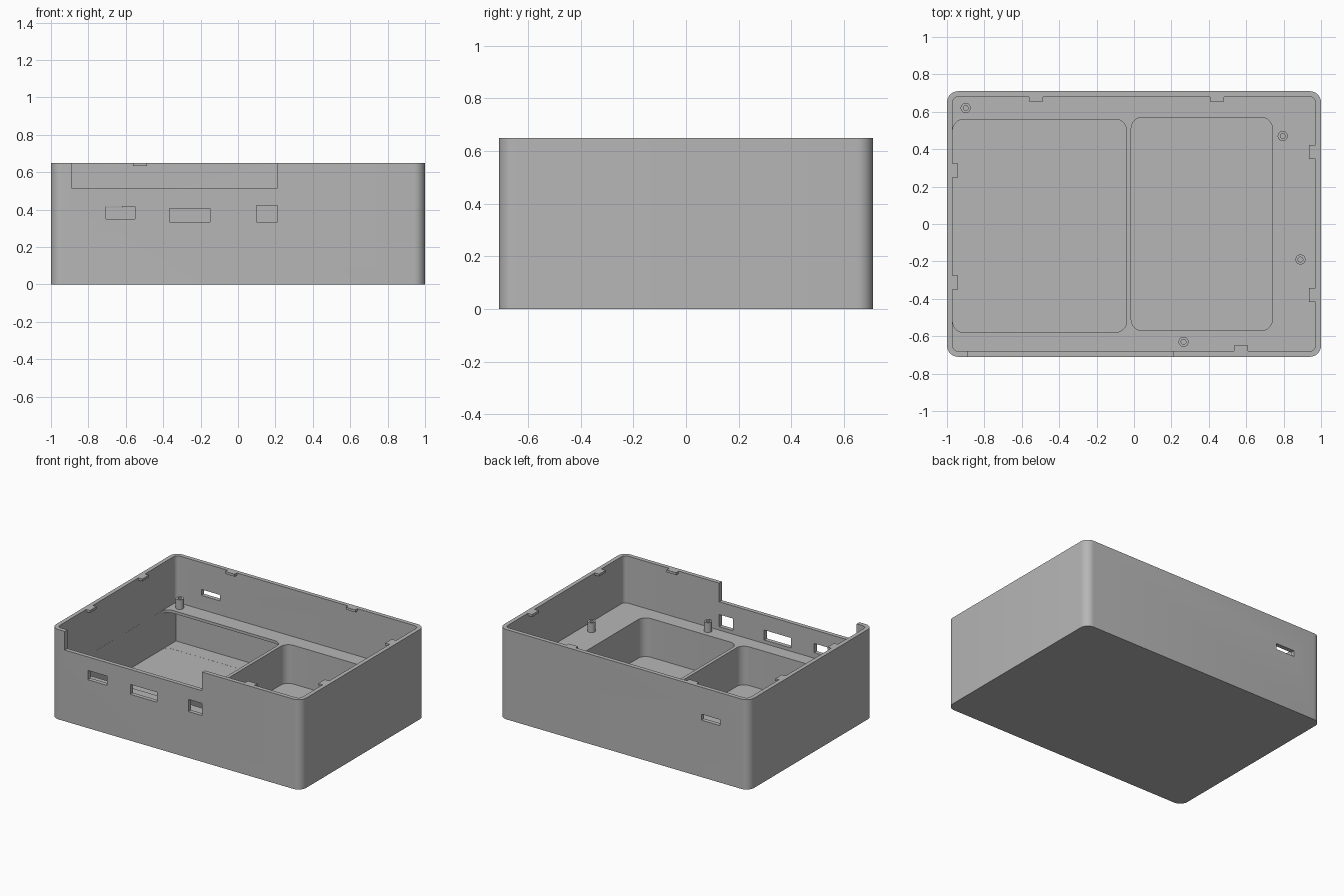
import bpy, bmesh, math
from mathutils import Vector

cube = bpy.data.objects.get("Cube")
if cube:
    bpy.data.objects.remove(cube, do_unlink=True)

grey = bpy.data.materials.new("matte grey")
grey.use_nodes = True
COLOUR = (0.47, 0.47, 0.47, 1)
grey.diffuse_color = COLOUR
grey.node_tree.nodes["Principled BSDF"].inputs["Base Color"].default_value = COLOUR

TOP, SHELF, FLOOR, WALL = 0.65, 0.31, 0.03, 0.03
HALF_X, HALF_Y = 1.0, 0.71


def finish(name, bm):
    bmesh.ops.recalc_face_normals(bm, faces=bm.faces)
    mesh = bpy.data.meshes.new(name)
    bm.to_mesh(mesh)
    bm.free()
    mesh.materials.append(grey)
    obj = bpy.data.objects.new(name, mesh)
    bpy.context.collection.objects.link(obj)
    return obj


def block(name, x, y, z, radius=0.0, steps=8):
    """Upright block between the given limits, with rounded vertical corners."""
    bm = bmesh.new()
    ring = []
    corners = [(x[1], y[1]), (x[0], y[1]), (x[0], y[0]), (x[1], y[0])]
    signs = [(1, 1), (-1, 1), (-1, -1), (1, -1)]
    for i, ((cx, cy), (sx, sy)) in enumerate(zip(corners, signs)):
        for k in range(steps + 1 if radius else 1):
            a = math.pi / 2 * (i + k / steps)
            px = cx - sx * radius + radius * math.cos(a)
            py = cy - sy * radius + radius * math.sin(a)
            ring.append(bm.verts.new((px, py, z[0])))
    base = bm.faces.new(ring)
    top = bmesh.ops.extrude_face_region(bm, geom=[base])
    verts = [v for v in top["geom"] if isinstance(v, bmesh.types.BMVert)]
    bmesh.ops.translate(bm, vec=(0, 0, z[1] - z[0]), verts=verts)
    if not any(f.normal.z < 0 and f == base for f in bm.faces) and not base.is_valid:
        bmesh.ops.holes_fill(bm, edges=bm.edges)
    return finish(name, bm)


def smooth(obj):
    bpy.ops.object.select_all(action="DESELECT")
    obj.select_set(True)
    bpy.context.view_layer.objects.active = obj
    bpy.ops.object.shade_smooth_by_angle(angle=math.radians(30))


def cut(target, cutter):
    bpy.context.view_layer.objects.active = target
    mod = target.modifiers.new("cut", "BOOLEAN")
    mod.operation, mod.solver, mod.object = "DIFFERENCE", "EXACT", cutter
    bpy.ops.object.modifier_apply(modifier=mod.name)
    bpy.data.objects.remove(cutter, do_unlink=True)


# Case shell with upper tray
case = block("case_shell", (-HALF_X, HALF_X), (-HALF_Y, HALF_Y), (0, TOP), 0.06)
inx, iny = HALF_X - WALL, HALF_Y - WALL
cut(case, block("tray_cutter", (-inx, inx), (-iny, iny), (SHELF, TOP + 0.1), 0.03))

# Two deep compartments, the left one running back under the shelf
cut(case, block("wide_pocket", (-0.9695, -0.04), (-0.58, 0.56), (FLOOR, 0.4), 0.06))
cut(case, block("narrow_pocket", (-0.015, 0.74), (-0.57, 0.57), (FLOOR, 0.4), 0.06))
cut(case, block("under_shelf", (-0.969, -0.041), (0.3, 0.675), (FLOOR + 0.0005, 0.29)))

# Front notch and port openings
FRONT, BACK = (-0.8, -0.65), (0.65, 0.8)
cut(case, block("front_notch", (-0.89, 0.21), FRONT, (0.515, 0.8)))
for x, z in (((-0.705, -0.55), (0.35, 0.417)),
             ((-0.365, -0.15), (0.335, 0.407)),
             ((0.10, 0.21), (0.335, 0.423))):
    cut(case, block("port_cutter", x, FRONT, z))
cut(case, block("back_port_cutter", (-0.77, -0.62), BACK, (0.412, 0.455)))
smooth(case)

# Snap tabs under the rim
TAB_Z, TAB = (0.633, TOP), 0.0375
overlap = 0.01
for i, x in enumerate((-0.523, 0.443)):
    block(f"back_tab_{i}", (x - TAB, x + TAB), (0.655, iny + overlap), TAB_Z)
block("front_tab", (0.535, 0.61), (-iny - overlap, -0.65), TAB_Z)
for i, y in enumerate((0.385, -0.38)):
    block(f"right_tab_{i}", (0.935, inx + overlap), (y - TAB, y + TAB), TAB_Z)
for i, y in enumerate((0.285, -0.312)):
    block(f"left_tab_{i}", (-inx - overlap, -0.94), (y - TAB, y + TAB), TAB_Z)

# Hollow standoffs on the shelf
PROFILE = [(0, 0.30), (0.027, 0.30), (0.027, 0.38), (0.013, 0.38), (0.013, 0.33), (0, 0.33)]
for i, (x, y) in enumerate(((-0.9, 0.62), (0.795, 0.47), (0.89, -0.19), (0.265, -0.63))):
    bm = bmesh.new()
    pts = [bm.verts.new((r, 0, z)) for r, z in PROFILE]
    edges = [bm.edges.new(pair) for pair in zip(pts, pts[1:])]
    bmesh.ops.spin(bm, geom=pts + edges, cent=(0, 0, 0), axis=(0, 0, 1),
                   angle=math.tau, steps=24)
    bmesh.ops.remove_doubles(bm, verts=bm.verts, dist=0.0005)
    post = finish(f"standoff_{i}", bm)
    post.location = Vector((x, y, 0))
    smooth(post)
